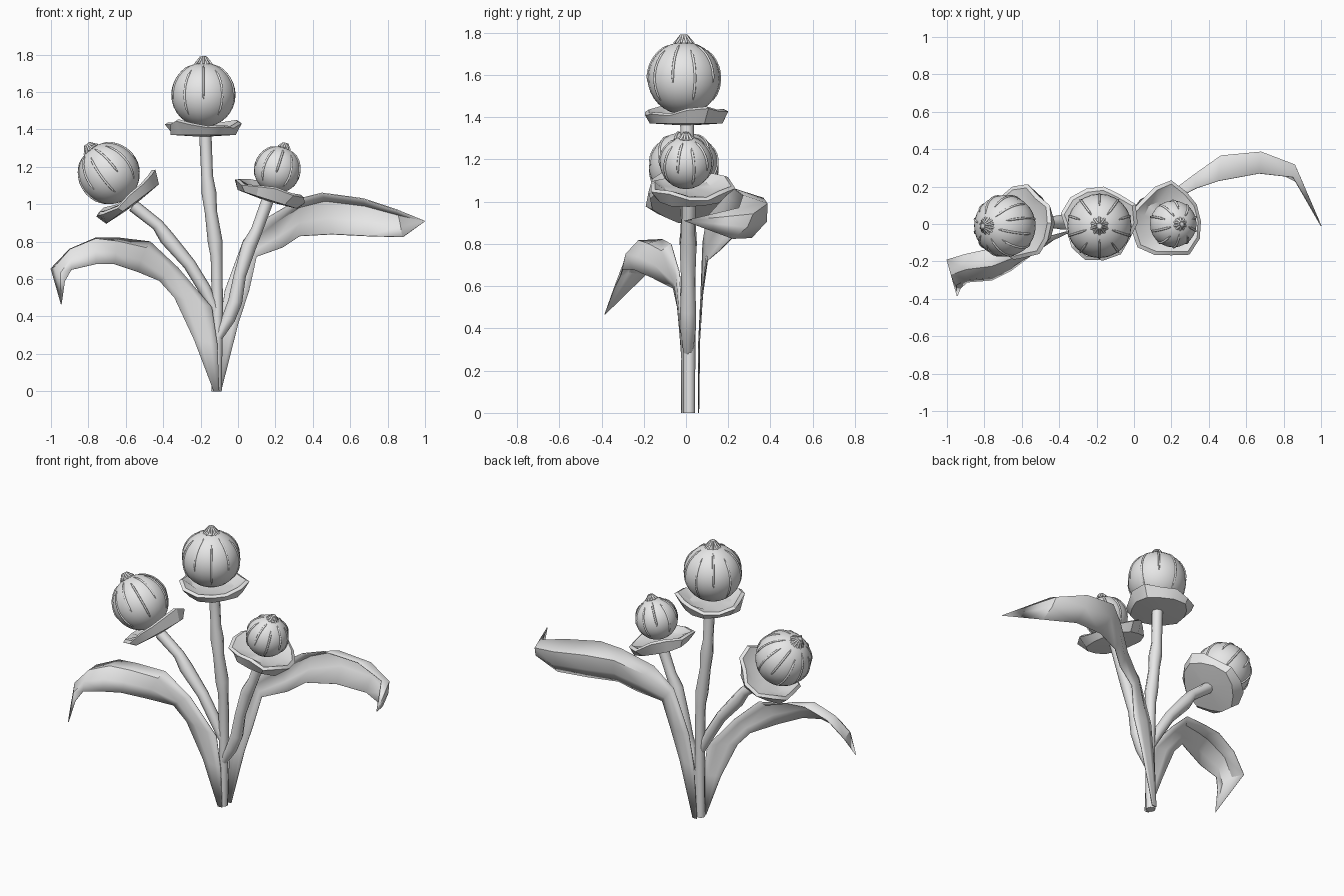
import bpy, bmesh, math
from mathutils import Vector

cube = bpy.data.objects.get("Cube")
if cube:
    bpy.data.objects.remove(cube)

GREY = bpy.data.materials.new("plain grey")
GREY.use_nodes = True
GREY.diffuse_color = (0.8, 0.8, 0.8, 1)
GREY.node_tree.nodes["Principled BSDF"].inputs["Base Color"].default_value = (0.8, 0.8, 0.8, 1)


def link(name, data, place=(0, 0, 0), axis=(0, 0, 1)):
    """Add an object whose local z points along axis."""
    obj = bpy.data.objects.new(name, data)
    data.materials.append(GREY)
    bpy.context.collection.objects.link(obj)
    obj.location = place
    obj.rotation_mode = 'QUATERNION'
    obj.rotation_quaternion = Vector((0, 0, 1)).rotation_difference(Vector(axis))
    return obj


def smooth(obj, degrees):
    bpy.ops.object.select_all(action='DESELECT')
    obj.select_set(True)
    bpy.context.view_layer.objects.active = obj
    bpy.ops.object.shade_smooth_by_angle(angle=math.radians(degrees))


def tubes(name, paths, depth, sides, place=(0, 0, 0), axis=(0, 0, 1)):
    """Round tubes; each path point is (x, y, z, radius factor)."""
    curve = bpy.data.curves.new(name, 'CURVE')
    curve.dimensions = '3D'
    curve.bevel_depth = depth
    curve.bevel_resolution = sides
    curve.use_fill_caps = True
    for path in paths:
        spline = curve.splines.new('POLY')
        spline.points.add(len(path) - 1)
        for point, (x, y, z, r) in zip(spline.points, path):
            point.co = (x, y, z, 1)
            point.radius = r
        spline.use_smooth = True
    return link(name, curve, place, axis)


def lathe(name, rings, count, place, axis, wobble=None):
    """Closed surface from (radius, z) rings, with optional wobble(ring, angle)."""
    bm = bmesh.new()
    loops = []
    for k, (r, z) in enumerate(rings):
        loop = []
        for i in range(count):
            a = math.tau * i / count
            dr, dz = wobble(k, a) if wobble else (0, 0)
            loop.append(bm.verts.new(((r + dr) * math.cos(a), (r + dr) * math.sin(a), z + dz)))
        loops.append(loop)
    for low, high in zip(loops, loops[1:]):
        for i in range(count):
            j = (i + 1) % count
            bm.faces.new((low[i], low[j], high[j], high[i]))
    bm.faces.new(loops[0][::-1])
    bm.faces.new(loops[-1])
    mesh = bpy.data.meshes.new(name)
    bm.to_mesh(mesh)
    bm.free()
    return link(name, mesh, place, axis)


def pod(side, centre, axis, r, ribs, phase):
    """Ribbed seed pod with a pointed crown, sitting on a ragged collar."""
    axis = Vector(axis).normalized()
    centre = Vector(centre)
    mesh = bpy.data.meshes.new(side + "_pod")
    bm = bmesh.new()
    bmesh.ops.create_uvsphere(bm, u_segments=24, v_segments=16, radius=r)
    bm.to_mesh(mesh)
    bm.free()
    smooth(link(side + "_pod", mesh, centre, axis), 40)

    # raised ribs: high and low ones in turn down the sides, short ones up the crown
    long_ribs, crown_ribs = [], []
    for i in range(ribs):
        a = math.tau * (i + 0.5) / ribs
        path = []
        for k in range(9):
            t = math.radians(25 + 9 * k if i % 2 else 40 + 11 * k)
            path.append((r * math.sin(t) * math.cos(a), r * math.sin(t) * math.sin(a),
                         r * math.cos(t), 0.4 if k in (0, 8) else 1))
        long_ribs.append(path)
        c, s = math.cos(a), math.sin(a)
        crown_ribs.append([(r * q * c, r * q * s, r * h, 1)
                           for q, h in ((0.27, 0.96), (0.17, 1.07), (0.08, 1.18))])
    tubes(side + "_pod_ribs", long_ribs, 0.006, 1, centre, axis)
    tubes(side + "_crown_ribs", crown_ribs, 0.006, 1, centre, axis)
    lathe(side + "_crown", [(r * 0.28, r * 0.93), (r * 0.17, r * 1.06), (r * 0.08, r * 1.2)],
          10, centre, axis)

    # collar with a ragged, upturned rim
    def wave(k, a):
        if k == 2 or k == 3:
            return (0.012 * math.sin(3 * a + phase) + 0.01 * math.sin(5 * a),
                    0.016 * math.sin(2 * a + phase) + 0.008 * math.sin(5 * a + phase))
        return 0.01 * math.sin(4 * a + phase), 0

    base = centre - axis * (r + 0.05) + Vector((0, 0.015, 0))
    collar = lathe(side + "_collar",
                   [(0.04, 0), (0.17, 0.008), (0.2, 0.06), (0.18, 0.07), (0.12, 0.045), (0.03, 0.045)],
                   13, base, axis, wave)
    smooth(collar, 30)
    return base


def leaf(name, stations, bulge):
    """Thin folded blade: edge, two fold lines and edge at each station."""
    bm = bmesh.new()
    rows = []
    for i, (a, b) in enumerate(stations):
        a, b = Vector(a), Vector(b)
        lift = Vector(bulge) * (a - b).length * min(1, (i / 6) ** 2)
        rows.append([bm.verts.new(p) for p in
                     (a, a.lerp(b, 0.3) + lift * 0.8, a.lerp(b, 0.7) + lift, b)])
    for p, q in zip(rows, rows[1:]):
        for k in range(3):
            bm.faces.new((p[k], p[k + 1], q[k + 1], q[k]))
    bmesh.ops.remove_doubles(bm, verts=bm.verts, dist=0.0005)
    bmesh.ops.recalc_face_normals(bm, faces=bm.faces)
    mesh = bpy.data.meshes.new(name)
    bm.to_mesh(mesh)
    bm.free()
    obj = link(name, mesh)
    smooth(obj, 35)
    thick = obj.modifiers.new("thickness", 'SOLIDIFY')
    thick.thickness = 0.005
    thick.offset = 0


# seed heads
top = pod("middle", (-0.185, -0.01, 1.585), (0, 0, 1), 0.172, 10, 0.4)
right = pod("right", (-0.69, -0.01, 1.165), (-0.6, 0, 0.8), 0.165, 12, 2.0)
left = pod("left", (0.21, 0, 1.185), (0.3, 0, 0.95), 0.125, 10, 3.6)

# knobbly stems, each ending inside its collar
tubes("middle_stem", [[(-0.115, 0.015, 0, 0.85), (-0.11, 0.015, 0.45, 0.9), (-0.115, 0.015, 0.72, 0.95),
                       (-0.122, 0.012, 0.8, 1.2), (-0.145, 0.01, 0.96, 1), (-0.155, 0.01, 1.06, 1.2),
                       (-0.165, 0.01, 1.15, 0.95), (*(top + Vector((0.01, 0, 0.02))), 1)]], 0.033, 2)
tubes("right_stem", [[(-0.12, 0.01, 0.43, 0.7), (-0.18, 0.01, 0.55, 1), (-0.26, 0.01, 0.68, 1),
                      (-0.38, 0.01, 0.82, 1.2), (-0.43, 0.01, 0.89, 0.95), (*right, 1)]], 0.034, 2)
tubes("left_stem", [[(-0.105, 0.01, 0.29, 0.7), (-0.05, 0.01, 0.39, 1.1), (-0.015, 0.01, 0.48, 1.15),
                     (0.01, 0.01, 0.62, 1), (0.06, 0.01, 0.78, 1.2), (0.1, 0.01, 0.86, 0.95),
                     (*left, 1)]], 0.033, 2)

# leaves: lower edge and upper edge at each station
leaf("right_leaf", [
    ((-0.13, -0.02, 0), (-0.1, -0.02, 0)),
    ((-0.235, -0.02, 0.275), (-0.11, -0.02, 0.25)),
    ((-0.34, -0.04, 0.5), (-0.14, -0.02, 0.45)),
    ((-0.42, -0.06, 0.59), (-0.32, -0.03, 0.66)),
    ((-0.54, -0.16, 0.64), (-0.47, -0.07, 0.8)),
    ((-0.66, -0.25, 0.68), (-0.64, -0.11, 0.82)),
    ((-0.76, -0.3, 0.68), (-0.76, -0.13, 0.82)),
    ((-0.89, -0.31, 0.65), (-0.9, -0.16, 0.76)),
    ((-0.925, -0.34, 0.59), (-1, -0.19, 0.655)),
    ((-0.945, -0.385, 0.465), (-0.945, -0.385, 0.465))], (0, -0.2, 0.17))
leaf("left_leaf", [
    ((-0.09, 0.06, 0), (-0.12, 0.06, 0)),
    ((0, 0.065, 0.355), (-0.1, 0.06, 0.33)),
    ((0.06, 0.07, 0.54), (-0.07, 0.07, 0.54)),
    ((0.1, 0.1, 0.72), (0.03, 0.08, 0.81)),
    ((0.24, 0.16, 0.77), (0.16, 0.1, 0.93)),
    ((0.33, 0.22, 0.83), (0.33, 0.19, 1.03)),
    ((0.5, 0.29, 0.84), (0.45, 0.23, 1.06)),
    ((0.7, 0.31, 0.83), (0.67, 0.27, 1.03)),
    ((0.88, 0.22, 0.825), (0.85, 0.25, 0.97)),
    ((1, -0.01, 0.91), (1, -0.01, 0.91))], (0, 0.5, 0.1))
